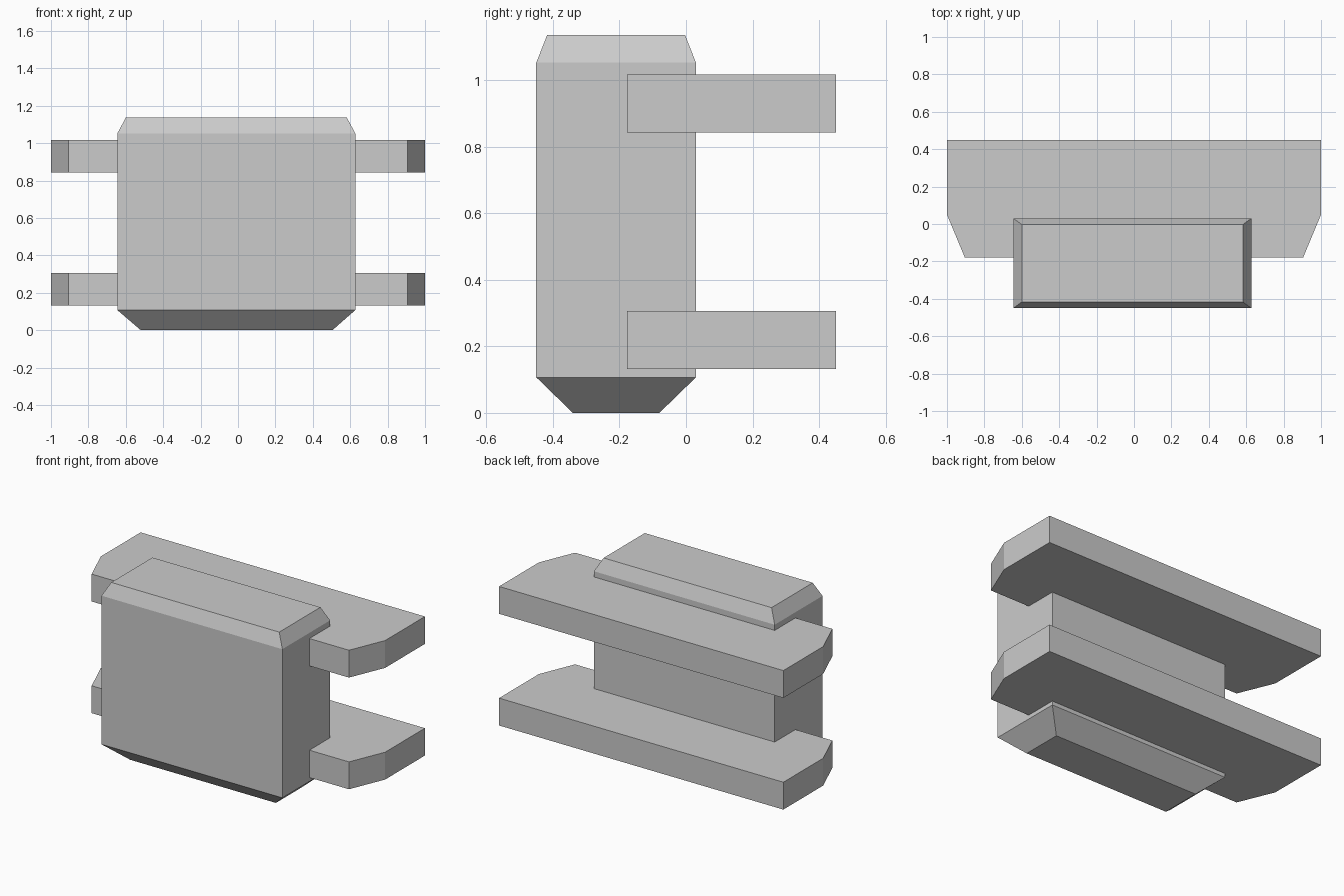
import bpy
import bmesh

cube = bpy.data.objects.get("Cube")
if cube:
    bpy.data.objects.remove(cube, do_unlink=True)

# One plain grey for everything
GREY = (0.6, 0.6, 0.6, 1.0)
grey = bpy.data.materials.new("plain grey")
grey.use_nodes = True
grey.diffuse_color = GREY
grey.node_tree.nodes["Principled BSDF"].inputs["Base Color"].default_value = GREY


def loft(name, rings):
    """Stack matching rings of points into a closed, flat-faced solid."""
    bm = bmesh.new()
    loops = [[bm.verts.new(p) for p in ring] for ring in rings]
    for low, high in zip(loops, loops[1:]):
        for i in range(len(low)):
            j = (i + 1) % len(low)
            bm.faces.new((low[i], low[j], high[j], high[i]))
    bm.faces.new(loops[0][::-1])
    bm.faces.new(loops[-1])
    bmesh.ops.recalc_face_normals(bm, faces=bm.faces)
    mesh = bpy.data.meshes.new(name)
    bm.to_mesh(mesh)
    bm.free()
    mesh.materials.append(grey)
    obj = bpy.data.objects.new(name, mesh)
    bpy.context.collection.objects.link(obj)
    return obj


def rectangle(x0, x1, y0, y1, z):
    return [(x0, y0, z), (x1, y0, z), (x1, y1, z), (x0, y1, z)]


# Upright block with a tapered foot and a bevelled top
loft("upright_block", [
    rectangle(-0.52, 0.505, -0.34, -0.08, 0.0),
    rectangle(-0.645, 0.627, -0.45, 0.03, 0.107),
    rectangle(-0.645, 0.627, -0.45, 0.03, 1.052),
    rectangle(-0.6, 0.582, -0.417, -0.003, 1.136),
])

# Two identical shelves with clipped front corners
half = [(0.905, -0.178), (1.0, 0.05), (1.0, 0.45)]
outline = half + [(-x, y) for x, y in reversed(half)]
for name, bottom in (("lower_shelf", 0.132), ("upper_shelf", 0.842)):
    loft(name, [[(x, y, z) for x, y in outline] for z in (bottom, bottom + 0.174)])
